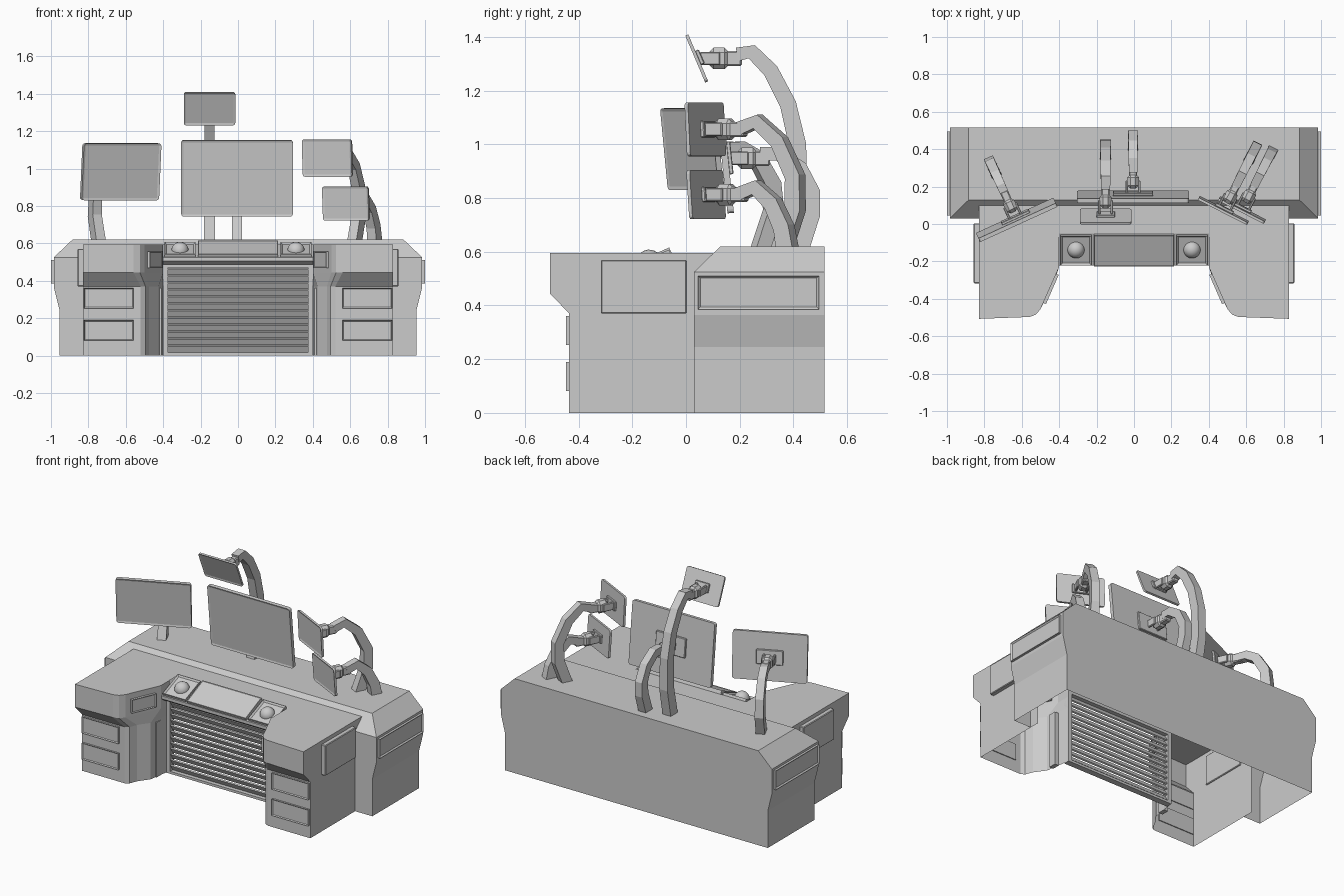
import bpy, bmesh
from math import radians, atan2
from mathutils import Matrix, Vector

if "Cube" in bpy.data.objects:
    bpy.data.objects.remove(bpy.data.objects["Cube"])

T = Matrix.Translation


def R(deg, axis):
    return Matrix.Rotation(radians(deg), 4, axis)


def finish(name, bm, M=None):
    if M is not None:
        bm.transform(M)
    bmesh.ops.recalc_face_normals(bm, faces=bm.faces)
    me = bpy.data.meshes.new(name)
    bm.to_mesh(me)
    bm.free()
    ob = bpy.data.objects.new(name, me)
    bpy.context.collection.objects.link(ob)
    return ob


def mesh(name, verts, faces, M=None):
    bm = bmesh.new()
    vs = [bm.verts.new(v) for v in verts]
    for f in faces:
        bm.faces.new([vs[i] for i in f])
    return finish(name, bm, M)


def panel(name, M, w, h, t, inset=0.0, depth=0.0, corner=0.0, bevel=0.0):
    """Box in local x/z, thickness along y, optional recess in its -y face."""
    bm = bmesh.new()
    bmesh.ops.create_cube(bm, size=1, matrix=Matrix.Diagonal((w, t, h, 1)))
    if corner:
        es = [e for e in bm.edges if abs(e.verts[0].co.y - e.verts[1].co.y) > t / 2]
        bmesh.ops.bevel(bm, geom=es, offset=corner, segments=3, profile=0.5, affect='EDGES')
    if bevel:
        bmesh.ops.bevel(bm, geom=bm.edges[:], offset=bevel, segments=1, affect='EDGES')
    if inset:
        bm.normal_update()
        front = min(bm.faces, key=lambda f: f.normal.y)
        bmesh.ops.inset_region(bm, faces=[front], thickness=inset, depth=0)
        bmesh.ops.translate(bm, verts=front.verts[:], vec=(0, depth, 0))
    return finish(name, bm, M)


# Rear cabinet: open-bottomed shell with flared sides and chamfered top
P = [(.955, 0), (.955, .245), (.985, .365), (.985, .525)]
ring = P + [(-x, z) for x, z in reversed(P)]
v = [(x, .03, z) for x, z in ring] + [(x, .515, z) for x, z in ring]
v += [(.885, .128, .62), (-.885, .128, .62), (.885, .515, .62), (-.885, .515, .62)]
faces = [(i, i + 1, i + 9, i + 8) for i in (0, 1, 2, 4, 5, 6)]
faces += [(3, 4, 17, 16), (3, 16, 18, 11), (4, 12, 19, 17), (16, 17, 19, 18),
          (8, 9, 10, 11, 18, 19, 12, 13, 14, 15)]
b = len(v)
v += [(.83, .03, 0), (.83, .03, .525), (-.83, .03, .525), (-.83, .03, 0)]
faces += [(0, 1, 2, 3, b + 1, b), (7, 6, 5, 4, b + 2, b + 3)]
mesh("rear_cabinet", v, faces)

# Desk pedestals: overhanging top lofted down to a narrower body
upper = [(.83, .1), (.83, -.507), (.56, -.497), (.525, -.485), (.5, -.455), (.4, -.23), (.4, -.14)]
lower = [(.83, .1), (.83, -.435), (.52, -.435), (.495, -.42), (.475, -.37), (.425, -.30), (.4, -.14)]
for s, side in ((1, "right"), (-1, "left")):
    n = len(upper)
    v = []
    for pts, z in ((upper, .595), (upper, .445), (lower, .37), (lower, 0)):
        v += [(s * x, y, z) for x, y in pts]
    faces = [(r * n + i, r * n + i + 1, r * n + n + i + 1, r * n + n + i)
             for r in range(3) for i in range(n - 1)]
    v.append((s * .4, .1, .595))
    faces.append(tuple(range(n)) + (4 * n,))
    mesh(side + "_pedestal", v, faces)
    # Drawers and applied panels
    for k, z in enumerate((.135, .307)):
        panel(f"{side}_drawer_{k}", T((s * .69, -.438, z)), .265, .108, .018, .008, .006)
    panel(side + "_desk_side_panel", T((s * .84, -.157, .47)) @ R(s * 90, 'Z'), .32, .2, .035, bevel=.004)
    panel(side + "_cabinet_side_panel", T((s * .985, .27, .448)) @ R(s * 90, 'Z'),
          .45, .125, .03, .012, .008)
    panel(side + "_inner_plate", T((s * .448, -.345, .513)) @ R(-s * 66.5, 'Z'), .17, .088, .025, .008, .005)
    # Vertical trim strips beside the grille
    panel(side + "_grille_post", T((s * .387, -.15, .245)), .026, .49, .04)
    panel(side + "_trim_strip", T((s * .425, -.235, .18)), .03, .36, .05)
    # Trackball bay
    bay = T((s * .31, -.137, .562)) @ R(-68, 'X')
    panel(side + "_trackball_bay", bay, .165, .172, .03, .014, .01)
    bm = bmesh.new()
    bmesh.ops.create_uvsphere(bm, u_segments=20, v_segments=12, radius=.046)
    for f in bm.faces:
        f.smooth = True
    finish(side + "_trackball", bm, bay)

# Desk bridge with sloping console
prof = [(.1, .595), (-.05, .595), (-.222, .525), (-.222, .505), (-.2, .488), (-.13, .488)]
n = len(prof)
v = [(x, y, z) for x in (-.4, .4) for y, z in prof]
mesh("console_bridge", v, [(i, i + 1, n + i + 1, n + i) for i in range(n - 1)]
     + [tuple(range(n)), tuple(range(n, 2 * n))])
panel("console_touch_panel", T((0, -.138, .564)) @ R(-66, 'X'), .43, .18, .034, .006, .003)

# Louvred grille
panel("grille_top_rail", T((0, -.15, .48)), .75, .02, .04)
panel("grille_bottom_rail", T((0, -.15, .008)), .75, .016, .04)
for i in range(12):
    panel(f"grille_slat_{i}", T((0, -.15, .036 + i * .0375)) @ R(28, 'X'), .75, .036, .01)


def monitor(name, loc, yaw, tilt, w, h, t, path, tall=.058, wide=.05):
    """Screen, pivoting head and curved arm; path is (distance behind screen, height)."""
    base = T((loc[0], loc[1], 0)) @ R(yaw, 'Z')
    scr = base @ T((0, 0, loc[2])) @ R(tilt, 'X')
    panel(name + "_screen", scr, w, h, t, .012, .004, corner=.014)
    panel(name + "_back_plate", scr @ T((0, t / 2 + .006, 0)), w * .36, h * .3, .016, bevel=.003)
    # Yoke prongs and knuckle
    zc = loc[2]
    for s in (-1, 1):
        panel(f"{name}_yoke_{s}", base @ T((s * .033, .05, zc)), .014, .05, .075, bevel=.004)
    panel(name + "_knuckle", base @ T((0, .083, zc)), .064, .08, .078, bevel=.018)
    panel(name + "_neck", base @ T((0, .138, zc)), .044, .056, .06, bevel=.006)
    # Swept arm of rectangular section, slimmer toward the head
    pts = [Vector(p) for p in path]
    v, m = [], len(pts)
    for i, p in enumerate(pts):
        d = (pts[min(i + 1, m - 1)] - pts[max(i - 1, 0)]).normalized()
        k = i / (m - 1)
        nrm = Vector((d.y, -d.x)) * (tall / 2 * (1.2 - .35 * k))
        if i == 0:
            nrm = Vector((tall * .6, 0))
        q = wide / 2 * (1.1 - .2 * k)
        a, c = p + nrm, p - nrm
        v += [(-q, a.x, a.y), (q, a.x, a.y), (q, c.x, c.y), (-q, c.x, c.y)]
    f = [(4 * i + j, 4 * i + (j + 1) % 4, 4 * i + 4 + (j + 1) % 4, 4 * i + 4 + j)
         for i in range(m - 1) for j in range(4)]
    f += [(0, 1, 2, 3), tuple(range(4 * m - 4, 4 * m))]
    mesh(name + "_arm", v, f, base)


# Five screens on curved arms
monitor("centre", (-.005, .145, .948), 0, 6, .597, .41, .024,
        [(.28, .61), (.322, .74), (.325, .82), (.28, .91), (.2, .965), (.13, .965)])
monitor("upper", (-.152, .04, 1.32), 0, 23, .275, .19, .012,
        [(.34, .61), (.378, .8), (.375, 1.0), (.34, 1.15), (.275, 1.275), (.205, 1.345), (.15, 1.335)], .06, .055)
monitor("left", (-.627, .022, .983), 24.5, 6, .455, .305, .022,
        [(.285, .61), (.335, .75), (.325, .85), (.265, .95), (.2, .985), (.14, .983)])
monitor("right_upper", (.478, .072, 1.056), -27, 3, .295, .2, .014,
        [(.32, .61), (.375, .76), (.375, .88), (.31, 1.01), (.22, 1.085), (.15, 1.06)])
monitor("right_lower", (.577, .075, .813), -27, 4, .275, .183, .014,
        [(.34, .61), (.325, .69), (.28, .78), (.21, .84), (.14, .815)])
